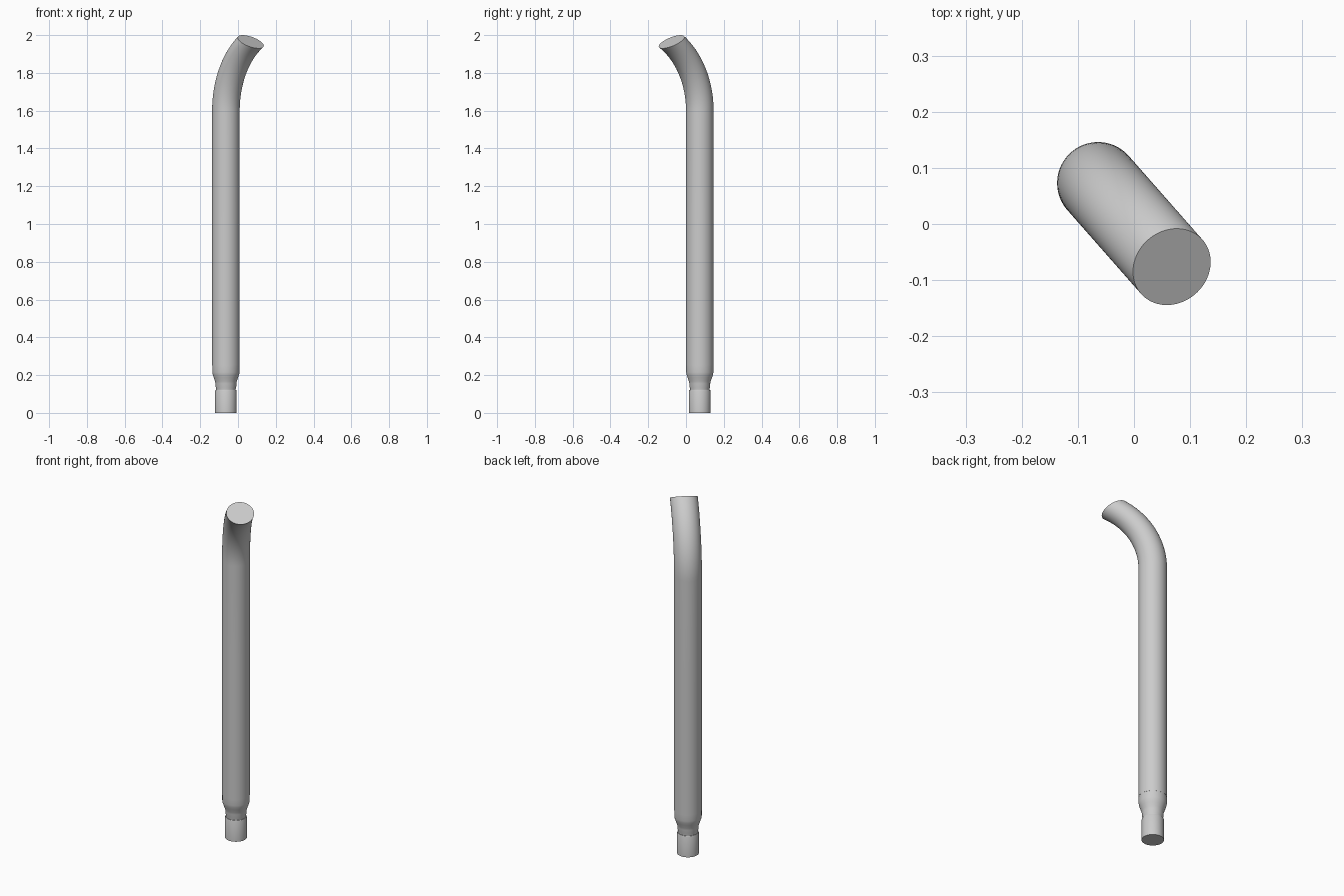
import bpy, bmesh, math
from mathutils import Vector, Matrix

cube = bpy.data.objects.get("Cube")
if cube:
    bpy.data.objects.remove(cube)

SIDES = 64
RADIUS = 0.073
AXIS = Vector((-0.064, 0.073, 0))
BEND_DIR = Vector((0.66, -0.75, 0)).normalized()
TILT_AXIS = Vector((0, 0, 1)).cross(BEND_DIR)


def loft(name, rings):
    """Skin capped circular rings given as (centre, radius, tilt)."""
    bm = bmesh.new()
    loops = []
    for centre, radius, tilt in rings:
        turn = Matrix.Rotation(tilt, 3, TILT_AXIS)
        loop = []
        for i in range(SIDES):
            a = math.tau * i / SIDES
            offset = Vector((math.cos(a), math.sin(a), 0)) * radius
            loop.append(bm.verts.new(centre + turn @ offset))
        loops.append(loop)
    for low, high in zip(loops, loops[1:]):
        for i in range(SIDES):
            j = (i + 1) % SIDES
            bm.faces.new((low[i], low[j], high[j], high[i]))
    bm.faces.new(loops[0][::-1])
    bm.faces.new(loops[-1])
    mesh = bpy.data.meshes.new(name)
    bm.to_mesh(mesh)
    bm.free()
    obj = bpy.data.objects.new(name, mesh)
    bpy.context.collection.objects.link(obj)
    bpy.ops.object.select_all(action="DESELECT")
    obj.select_set(True)
    bpy.context.view_layer.objects.active = obj
    bpy.ops.object.shade_smooth_by_angle(angle=math.radians(30))
    return obj


def upright(profile):
    return [(AXIS + Vector((0, 0, z)), r, 0) for r, z in profile]


# Long straight tube that curves over at the top
BEND_START, BEND_R, BEND_ANGLE, STEPS = 1.6, 0.434, math.radians(57.2), 24
tube = upright([(RADIUS, 0.25), (RADIUS, 0.4), (RADIUS, 1.0)])
for k in range(STEPS + 1):
    a = BEND_ANGLE * k / STEPS
    centre = AXIS + BEND_DIR * BEND_R * (1 - math.cos(a))
    centre.z = BEND_START + BEND_R * math.sin(a)
    tube.append((centre, RADIUS, a / 2))
loft("bent_tube", tube)

# Tapered collar under the tube
loft("tapered_collar", upright([
    (0.052, 0.12), (0.052, 0.13), (0.055, 0.14), (0.055, 0.155), (0.058, 0.168),
    (0.065, 0.188), (0.070, 0.203), (0.072, 0.215), (0.072, 0.25)]))

# Plug at the bottom
loft("bottom_plug", upright([(0.057, 0), (0.057, 0.117), (0.055, 0.122)]))
